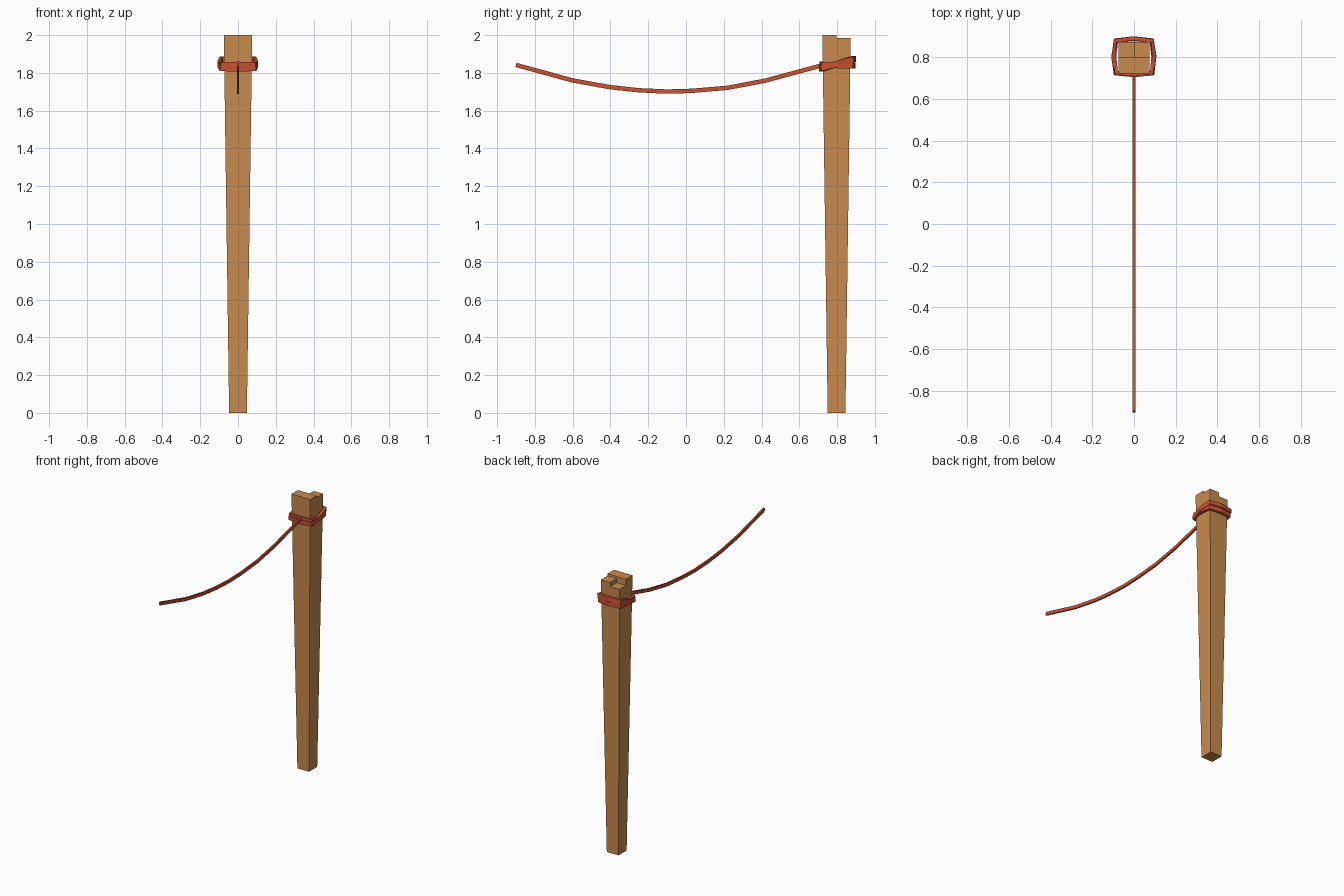
import bpy, bmesh
from mathutils import Vector

if "Cube" in bpy.data.objects:
    bpy.data.objects.remove(bpy.data.objects["Cube"])


def material(name, rgb):
    m = bpy.data.materials.new(name)
    m.diffuse_color = (*rgb, 1)
    m.use_nodes = True
    m.node_tree.nodes["Principled BSDF"].inputs["Base Color"].default_value = m.diffuse_color
    return m


wood = material("wood", (0.58, 0.26, 0.075))
red = material("red rope", (0.58, 0.085, 0.033))


def finish(bm, name, mat):
    bmesh.ops.remove_doubles(bm, verts=bm.verts, dist=1e-5)
    bmesh.ops.recalc_face_normals(bm, faces=bm.faces)
    me = bpy.data.meshes.new(name)
    bm.to_mesh(me)
    bm.free()
    me.materials.append(mat)
    ob = bpy.data.objects.new(name, me)
    bpy.context.collection.objects.link(ob)
    return ob


# Tapered post whose top is split into steps of different height
def post():
    bm = bmesh.new()
    heights = {(-1, -1): 2.0, (1, -1): 2.0, (1, 1): 1.985, (-1, 1): 1.955}

    def p(x, y, z):
        r = 0.047 + (0.075 - 0.047) * z / 2
        return bm.verts.new((x * r, 0.797 + y * r, z))

    def wall(a, b, z0, z1):
        bm.faces.new([p(*a, z0), p(*b, z0), p(*b, z1), p(*a, z1)])

    for (x, y), h in heights.items():
        wall((x, 0), (x, y), 0, h)
        wall((0, y), (x, y), 0, h)
        for z in (0, h):
            bm.faces.new([p(0, 0, z), p(x, 0, z), p(x, y, z), p(0, y, z)])
    # step walls between neighbouring quarters
    wall((0, 0), (1, 0), 1.985, 2.0)
    wall((0, 0), (-1, 0), 1.955, 2.0)
    wall((0, 0), (0, 1), 1.955, 1.985)
    finish(bm, "post", wood)


# Rope with a rectangular section swept along a path
def rope(name, pts, w, h, closed=False):
    bm = bmesh.new()
    pts = [Vector(q) for q in pts]
    n = len(pts)
    rings = []
    for i, q in enumerate(pts):
        a = pts[i - 1] if closed or i > 0 else q
        b = pts[(i + 1) % n] if closed or i < n - 1 else q
        t = (b - a).normalized()
        side = t.cross(Vector((0, 0, 1))).normalized()
        up = side.cross(t)
        rings.append([bm.verts.new(q + side * w / 2 * s + up * h / 2 * u)
                      for s, u in ((-1, -1), (1, -1), (1, 1), (-1, 1))])
    for i in range(n if closed else n - 1):
        r0, r1 = rings[i], rings[(i + 1) % n]
        for k in range(4):
            j = (k + 1) % 4
            bm.faces.new([r0[k], r0[j], r1[j], r1[k]])
    if not closed:
        bm.faces.new(rings[0])
        bm.faces.new(rings[-1])
    finish(bm, name, red)


post()

# Sagging rope
sag = [(-0.9, 1.842), (-0.6, 1.76), (-0.4, 1.724), (-0.25, 1.708), (-0.1, 1.701),
       (0.03, 1.705), (0.22, 1.721), (0.42, 1.759), (0.72, 1.84)]
rope("hanging_rope", [(0, y, z) for y, z in sag], 0.012, 0.023)

# Two loops tied around the post, one tilted up at the back
loop = [(-0.088, 0.722), (0, 0.714), (0.088, 0.722), (0.097, 0.805),
        (0.086, 0.880), (0, 0.890), (-0.088, 0.880), (-0.099, 0.800)]
for name, front, back, grow in (("tilted_loop", 1.823, 1.874, 1.0),
                                ("level_loop", 1.843, 1.838, 0.96)):
    rope(name, [(x * grow, 0.8 + (y - 0.8) * grow,
                 front + (back - front) * (y - 0.714) / 0.176) for x, y in loop],
         0.02, 0.032, closed=True)
